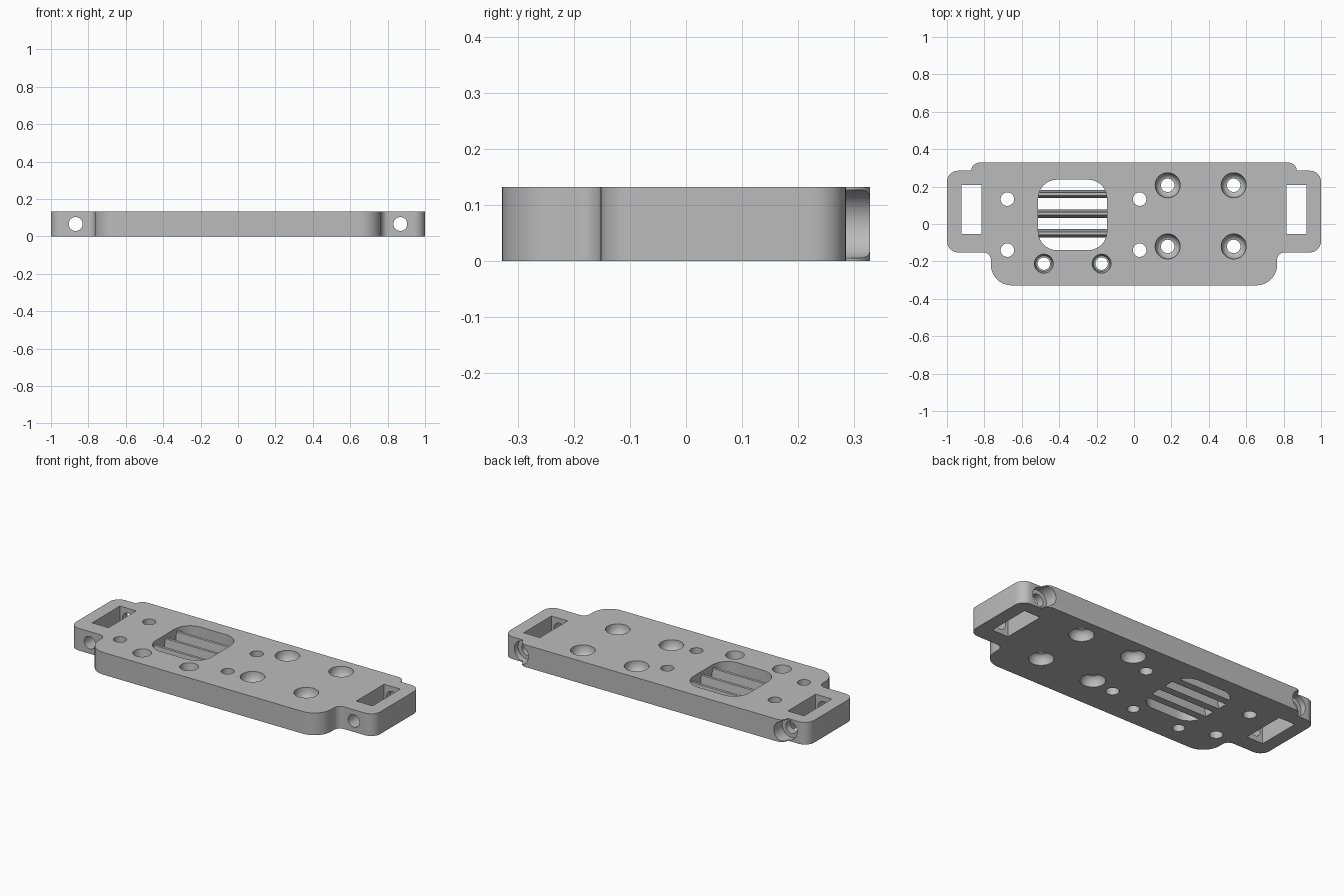
import bpy, bmesh, math
from mathutils import Vector, Matrix

if "Cube" in bpy.data.objects:
    bpy.data.objects.remove(bpy.data.objects["Cube"], do_unlink=True)

HEIGHT = 0.132
MID = HEIGHT / 2

grey = bpy.data.materials.new("plain grey")
grey.use_nodes = True
grey.diffuse_color = (0.5, 0.5, 0.5, 1)
grey.node_tree.nodes["Principled BSDF"].inputs["Base Color"].default_value = (0.5, 0.5, 0.5, 1)


def finish(name, bm):
    bmesh.ops.recalc_face_normals(bm, faces=bm.faces[:])
    mesh = bpy.data.meshes.new(name)
    bm.to_mesh(mesh)
    bm.free()
    mesh.materials.append(grey)
    obj = bpy.data.objects.new(name, mesh)
    bpy.context.collection.objects.link(obj)
    return obj


def rounded(corners, steps=10):
    """Round each (x, y, radius) corner of an outline."""
    out = []
    for i, (x, y, r) in enumerate(corners):
        p = Vector((x, y))
        if r == 0:
            out.append(p)
            continue
        a = (Vector(corners[i - 1][:2]) - p).normalized()
        b = (Vector(corners[(i + 1) % len(corners)][:2]) - p).normalized()
        centre = p + (a + b) * r
        for k in range(steps + 1):
            t = k / steps * math.pi / 2
            out.append(centre - b * r * math.cos(t) - a * r * math.sin(t))
    return out


def prism(name, outline, z0, z1):
    bm = bmesh.new()
    face = bm.faces.new([bm.verts.new((p[0], p[1], z0)) for p in outline])
    new = bmesh.ops.extrude_face_region(bm, geom=[face])["geom"]
    bmesh.ops.translate(bm, vec=(0, 0, z1 - z0),
                        verts=[v for v in new if isinstance(v, bmesh.types.BMVert)])
    return finish(name, bm)


def rect(x0, x1, y0, y1, r=0):
    return rounded([(x0, y0, r), (x1, y0, r), (x1, y1, r), (x0, y1, r)])


def lathe(name, profile, matrix, sides=40):
    """Closed solid turned from (radius, z) points."""
    bm = bmesh.new()
    rings = [[bm.verts.new((r * math.cos(math.tau * k / sides), r * math.sin(math.tau * k / sides), z))
              for k in range(sides)] for r, z in profile]
    for low, high in zip(rings, rings[1:]):
        for k in range(sides):
            n = (k + 1) % sides
            bm.faces.new((low[k], low[n], high[n], high[k]))
    bm.faces.new(rings[0])
    bm.faces.new(rings[-1])
    bm.transform(matrix)
    return finish(name, bm)


# Plate outline with ears, mirrored about the centre line
half = [(0.765, -0.328, 0.11), (0.765, -0.152, 0.04), (1, -0.152, 0.06),
        (1, 0.285, 0.06), (0.87, 0.285, 0), (0.87, 0.328, 0.043)]
plate = prism("mounting_plate",
              rounded(half + [(-x, y, r) for x, y, r in reversed(half)]), 0, HEIGHT)

cutters = []
# Vent window
cutters.append(prism("window_cutter", rect(-0.512, -0.145, -0.14, 0.237, 0.1), -0.1, 0.3))

# Ear slots and the stepped cross bores behind them
for side in (-1, 1):
    x0, x1 = sorted((side * 0.815, side * 0.922))
    cutters.append(prism("slot_cutter", rect(x0, x1, -0.053, 0.208), -0.1, 0.3))
    turn = Matrix.Translation((side * 0.868, 0, MID)) @ Matrix.Rotation(-math.pi / 2, 4, 'X')
    cutters.append(lathe("bore_cutter", [(0.037, -0.3), (0.037, 0.25), (0.061, 0.25), (0.061, 0.4)], turn))

# Plain through holes
for x in (-0.677, 0.03):
    for y in (-0.14, 0.133):
        cutters.append(lathe("hole_cutter", [(0.036, -0.1), (0.036, 0.3)], Matrix.Translation((x, y, 0))))

# Waisted holes, flared on both faces
bowl = [(0.036 + 0.031 * math.sin(t * math.pi / 16), MID - 0.012 - (MID - 0.012) * (1 - math.cos(t * math.pi / 16)))
        for t in range(9)]
lower = [(0.067, -0.1)] + bowl[::-1]
flare = lower + [(r, HEIGHT - z) for r, z in reversed(lower)]
for x in (0.18, 0.533):
    for y in (-0.12, 0.207):
        cutters.append(lathe("flare_cutter", flare, Matrix.Translation((x, y, 0))))

# Counterbored holes
for x in (-0.482, -0.173):
    cutters.append(lathe("counterbore_cutter",
                         [(0.033, -0.1), (0.033, 0.07), (0.042, 0.07), (0.051, HEIGHT), (0.051, 0.3)],
                         Matrix.Translation((x, -0.212, 0))))

for cutter in cutters:
    mod = plate.modifiers.new("cut", 'BOOLEAN')
    mod.operation = 'DIFFERENCE'
    mod.solver = 'EXACT'
    mod.object = cutter
bpy.context.view_layer.objects.active = plate
plate.select_set(True)
for mod in list(plate.modifiers):
    bpy.ops.object.modifier_apply(modifier=mod.name)
for cutter in cutters:
    bpy.data.objects.remove(cutter, do_unlink=True)
bpy.ops.object.shade_smooth_by_angle(angle=math.radians(30))

# Tapered vent bars across the window
for i, y in enumerate((-0.05, 0.055, 0.16)):
    bm = bmesh.new()
    section = [(-0.022, 0), (0.022, 0), (0.008, 0.11), (-0.008, 0.11)]
    ends = [[bm.verts.new((x, y + dy, z)) for dy, z in section] for x in (-0.515, -0.142)]
    for k in range(4):
        n = (k + 1) % 4
        bm.faces.new((ends[0][k], ends[0][n], ends[1][n], ends[1][k]))
    for end in ends:
        bm.faces.new(end)
    finish(f"vent_bar_{i + 1}", bm)
